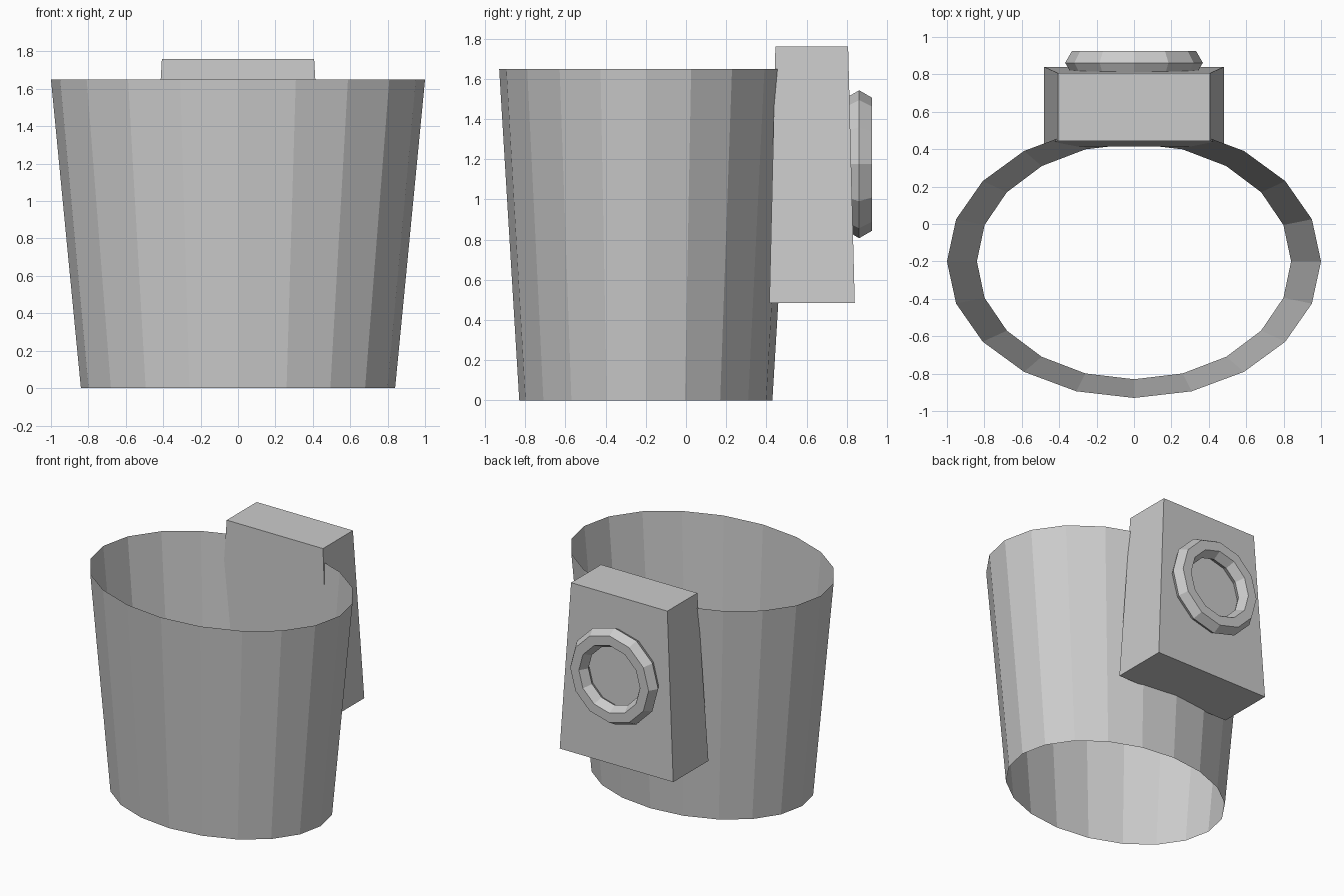
import bpy, bmesh
from math import cos, sin, pi

cube = bpy.data.objects.get("Cube")
if cube:
    bpy.data.objects.remove(cube, do_unlink=True)

grey = bpy.data.materials.new("plain grey")
grey.use_nodes = True
colour = (0.6, 0.6, 0.6, 1)
grey.diffuse_color = colour
grey.node_tree.nodes["Principled BSDF"].inputs["Base Color"].default_value = colour


def loft(name, rings, close=False, caps=False):
    """Skin a list of closed rings of points with flat quads."""
    bm = bmesh.new()
    loops = [[bm.verts.new(p) for p in ring] for ring in rings]
    n = len(loops[0])
    pairs = list(zip(loops, loops[1:]))
    if close:
        pairs.append((loops[-1], loops[0]))
    for a, b in pairs:
        for i in range(n):
            j = (i + 1) % n
            bm.faces.new((a[i], a[j], b[j], b[i]))
    if caps:
        bm.faces.new(loops[0][::-1])
        bm.faces.new(loops[-1])
    if close or caps:
        bmesh.ops.recalc_face_normals(bm, faces=bm.faces)
    mesh = bpy.data.meshes.new(name)
    bm.to_mesh(mesh)
    bm.free()
    mesh.materials.append(grey)
    obj = bpy.data.objects.new(name, mesh)
    bpy.context.collection.objects.link(obj)
    return obj


def ellipse(rx, ry, z, n=20):
    return [(rx * cos(2 * pi * i / n), -0.2 + ry * sin(2 * pi * i / n), z)
            for i in range(n)]


def rectangle(half_width, front, back, z):
    return [(-half_width, front, z), (half_width, front, z),
            (half_width, back, z), (-half_width, back, z)]


def hoop(radius, y, z, n=12):
    return [(radius * cos(2 * pi * i / n), y, z + radius * sin(2 * pi * i / n))
            for i in range(n)]


# Thin flared sleeve, open at both ends
loft("sleeve", [ellipse(0.84, 0.63, 0), ellipse(1, 0.73, 1.65)])

# Tapered block through the back wall
loft("back_block", [rectangle(0.48, 0.415, 0.84, 0.485),
                    rectangle(0.407, 0.445, 0.807, 1.76)], caps=True)

# Faceted ring with a hexagonal section on the block
section = [(0.295 + 0.073 * cos(k * pi / 3), 0.862 + 0.073 * sin(k * pi / 3))
           for k in range(6)]
loft("back_ring", [hoop(r, y, 1.175) for r, y in section], close=True)
